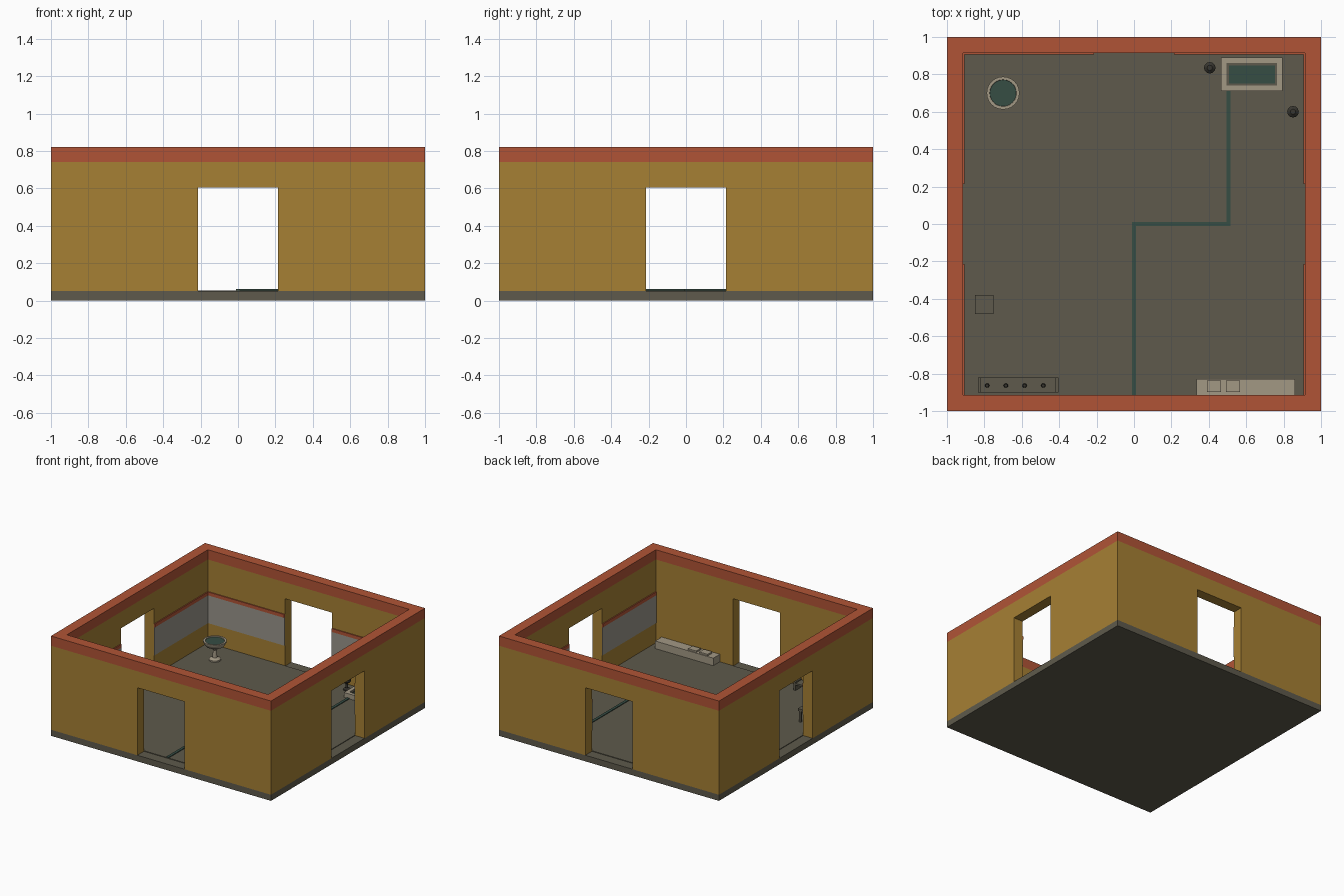
import bpy, bmesh, math
from mathutils import Matrix

if "Cube" in bpy.data.objects:
    bpy.data.objects.remove(bpy.data.objects["Cube"])


def mat(name, r, g, b):
    """Flat material from an sRGB 0-255 colour."""
    m = bpy.data.materials.new(name)
    lin = [((c / 255 + 0.055) / 1.055) ** 2.4 for c in (r, g, b)]
    m.diffuse_color = (*lin, 1)
    m.use_nodes = True
    m.node_tree.nodes["Principled BSDF"].inputs["Base Color"].default_value = m.diffuse_color
    return m


OCHRE = mat("ochre_wall", 166, 128, 52)
RED = mat("terracotta_red", 176, 84, 54)
STONE = mat("dark_stone", 94, 90, 76)
BEIGE = mat("pale_stone", 162, 152, 132)
PLASTER = mat("grey_plaster", 152, 148, 138)
WATER = mat("teal_water", 54, 77, 68)
IRON = mat("dark_iron", 56, 54, 48)


def finish(name, bm, material):
    bmesh.ops.recalc_face_normals(bm, faces=bm.faces)
    me = bpy.data.meshes.new(name)
    bm.to_mesh(me)
    bm.free()
    me.materials.append(material)
    ob = bpy.data.objects.new(name, me)
    bpy.context.collection.objects.link(ob)
    return ob


def boxes(name, material, *bounds):
    """One object from boxes given as (x0, x1, y0, y1, z0, z1)."""
    bm = bmesh.new()
    for x0, x1, y0, y1, z0, z1 in bounds:
        m = Matrix.Translation(((x0 + x1) / 2, (y0 + y1) / 2, (z0 + z1) / 2))
        m = m @ Matrix.Diagonal((x1 - x0, y1 - y0, z1 - z0, 1))
        bmesh.ops.create_cube(bm, size=1, matrix=m)
    return finish(name, bm, material)


def lathe(name, material, profile, x, y, n=24):
    """Revolve (radius, z) points round a vertical axis, with closed ends."""
    bm = bmesh.new()
    rings = [[bm.verts.new((x + r * math.cos(2 * math.pi * i / n),
                            y + r * math.sin(2 * math.pi * i / n), z))
              for i in range(n)] for r, z in profile]
    for a, b in zip(rings, rings[1:]):
        for i in range(n):
            j = (i + 1) % n
            bm.faces.new((a[i], a[j], b[j], b[i]))
    bm.faces.new(rings[0][::-1])
    bm.faces.new(rings[-1])
    ob = finish(name, bm, material)
    bpy.context.view_layer.objects.active = ob
    ob.select_set(True)
    bpy.ops.object.shade_smooth_by_angle(angle=math.radians(35))
    ob.select_set(False)
    return ob


def cut(ob, *bounds):
    """Subtract boxes from an object."""
    for b in bounds:
        cutter = boxes("cutter", OCHRE, b)
        mod = ob.modifiers.new("cut", 'BOOLEAN')
        mod.operation, mod.solver, mod.object = 'DIFFERENCE', 'EXACT', cutter
        bpy.context.view_layer.objects.active = ob
        bpy.ops.object.modifier_apply(modifier=mod.name)
        bpy.data.objects.remove(cutter)


# Shell: floor, walls with four doorways, coping
IN, D, F = 0.915, 0.215, 0.055
boxes("floor_slab", STONE, (-1, 1, -1, 1, 0, 0.05))
boxes("floor_paving", STONE, (-IN, IN, -IN, IN, 0.048, F))
walls = boxes("walls", OCHRE, (-1, 1, -1, 1, 0.05, 0.74))
cut(walls, (-IN, IN, -IN, IN, -0.1, 1),
    (-D, D, -1.2, 1.2, -0.1, 0.605), (-1.2, 1.2, -D, D, -0.1, 0.605))
coping = boxes("wall_coping", RED, (-1, 1, -1, 1, 0.74, 0.82))
cut(coping, (-IN, IN, -IN, IN, 0.6, 1))


# Plaster panels and red rails inside the left, right and back walls
def lining(name, material, t, z0, z1):
    parts = []
    for a, b in ((-IN, -D), (D, IN)):
        parts += [(a, b, IN - t, IN, z0, z1),
                  (-IN, -IN + t, a, b, z0, z1),
                  (IN - t, IN, a, b, z0, z1)]
    boxes(name, material, *parts)


lining("plaster_panels", PLASTER, 0.005, 0.22, 0.45)
lining("panel_rails", RED, 0.008, 0.45, 0.478)

# Water channel across the floor
boxes("water_channel", WATER,
      (-0.011, 0.011, -IN, 0.011, 0.05, 0.061),
      (0.011, 0.516, -0.011, 0.011, 0.05, 0.061),
      (0.494, 0.516, 0.011, 0.72, 0.05, 0.061))

# Pool with a pale rim
rim = boxes("pool_rim", BEIGE, (0.465, 0.795, 0.71, 0.89, 0.05, 0.095))
cut(rim, (0.495, 0.765, 0.74, 0.86, 0.065, 0.2))
lip = boxes("pool_inner_lip", STONE, (0.495, 0.765, 0.74, 0.86, 0.06, 0.088))
cut(lip, (0.507, 0.753, 0.752, 0.848, 0.04, 0.2))
boxes("pool_water", WATER, (0.5, 0.76, 0.745, 0.855, 0.06, 0.08))

# Pedestal basin
lathe("basin", BEIGE, [(0.045, 0.05), (0.045, 0.066), (0.018, 0.078),
                       (0.015, 0.14), (0.03, 0.155), (0.07, 0.175),
                       (0.088, 0.205), (0.088, 0.215), (0.072, 0.215),
                       (0.066, 0.195)], -0.7, 0.7)
lathe("basin_water", WATER, [(0.068, 0.196), (0.071, 0.21)], -0.7, 0.7)

# Small lamp stands beside the pool
for i, (x, y) in enumerate(((0.405, 0.835), (0.85, 0.6))):
    lathe(f"lamp_stand_{i + 1}", IRON,
          [(0.028, 0.05), (0.028, 0.062), (0.01, 0.07), (0.01, 0.105),
           (0.031, 0.125), (0.031, 0.14), (0.014, 0.155)], x, y, 12)

# Counter with two trays against the front wall
boxes("counter", BEIGE, (0.333, 0.862, -IN, -0.83, 0.05, 0.117))
boxes("counter_trays", BEIGE, *[(x, x + 0.075, -0.897, -0.838, 0.115, 0.13)
                                for x in (0.39, 0.493)])

# Low rack with four jars
boxes("rack", STONE, (-0.835, -0.818, -0.9, -0.822, 0.05, 0.125),
      (-0.42, -0.403, -0.9, -0.822, 0.05, 0.125),
      (-0.818, -0.42, -0.9, -0.822, 0.1, 0.115))
for i in range(4):
    lathe(f"rack_jar_{i + 1}", IRON, [(0.009, 0.113), (0.012, 0.13), (0.009, 0.15)],
          -0.785 + 0.1 * i, -0.864, 10)

# Stool
boxes("stool", STONE, (-0.85, -0.75, -0.482, -0.38, 0.145, 0.165),
      *[(x, x + 0.016, y, y + 0.016, 0.05, 0.146)
        for x in (-0.843, -0.773) for y in (-0.475, -0.403)])
